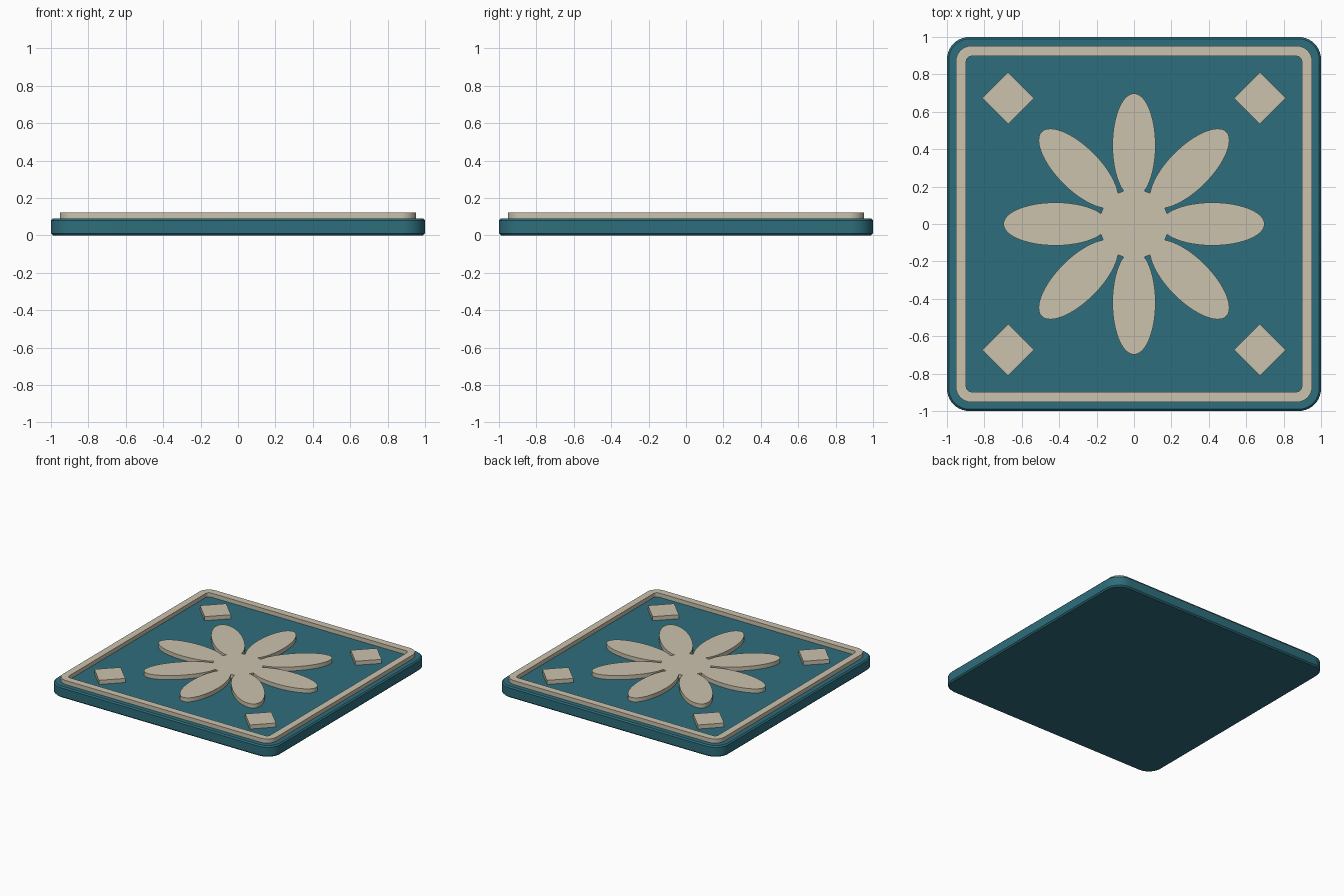
import bpy, bmesh, math

if "Cube" in bpy.data.objects:
    bpy.data.objects.remove(bpy.data.objects["Cube"])

BASE_TOP, RELIEF_TOP = 0.09, 0.123


def material(name, rgb):
    m = bpy.data.materials.new(name)
    m.diffuse_color = (*rgb, 1)
    m.use_nodes = True
    m.node_tree.nodes["Principled BSDF"].inputs["Base Color"].default_value = m.diffuse_color
    return m


teal = material("teal_glaze", (0.027, 0.155, 0.202))
cream = material("cream_glaze", (0.60, 0.545, 0.42))


def rounded_square(half, radius, steps):
    """Counter-clockwise outline of a square with rounded corners."""
    pts = []
    for q in range(4):
        mid = math.radians(45 + 90 * q)
        cx = math.copysign(half - radius, math.cos(mid))
        cy = math.copysign(half - radius, math.sin(mid))
        for i in range(steps + 1):
            a = math.radians(90 * (q + i / steps))
            pts.append((cx + radius * math.cos(a), cy + radius * math.sin(a)))
    return pts


def loft(name, rings, mat, closed=False):
    """Join (outline, height) rings; cap the ends or close into a loop."""
    bm = bmesh.new()
    vs = [[bm.verts.new((x, y, z)) for x, y in pts] for pts, z in rings]
    n = len(vs[0])
    pairs = list(zip(vs, vs[1:]))
    if closed:
        pairs.append((vs[-1], vs[0]))
    else:
        bm.faces.new(vs[0][::-1])
        bm.faces.new(vs[-1])
    for lo, hi in pairs:
        for i in range(n):
            j = (i + 1) % n
            bm.faces.new((lo[i], lo[j], hi[j], hi[i]))
    bmesh.ops.recalc_face_normals(bm, faces=bm.faces)
    mesh = bpy.data.meshes.new(name)
    bm.to_mesh(mesh)
    bm.free()
    obj = bpy.data.objects.new(name, mesh)
    mesh.materials.append(mat)
    bpy.context.collection.objects.link(obj)
    bpy.ops.object.select_all(action='DESELECT')
    obj.select_set(True)
    bpy.context.view_layer.objects.active = obj
    bpy.ops.object.shade_smooth_by_angle(angle=math.radians(30))
    return obj


def prism(name, outline, mat):
    return loft(name, [(outline, BASE_TOP - 0.01), (outline, RELIEF_TOP)], mat)


# Tile body with softened rims
wide = rounded_square(1.0, 0.12, 10)
rim = rounded_square(0.99, 0.11, 10)
loft("tile_body", [(rim, 0), (wide, 0.01), (wide, BASE_TOP - 0.01),
                   (rim, BASE_TOP)], teal)

# Raised border frame
outer = rounded_square(0.953, 0.085, 8)
inner = rounded_square(0.897, 0.028, 8)
low = BASE_TOP - 0.01
loft("border_frame", [(outer, low), (outer, RELIEF_TOP),
                      (inner, RELIEF_TOP), (inner, low)], cream, closed=True)

# Eight-petal flower: elliptical petals joined by arcs of a central disc
DISC, CENTRE, LENGTH, WIDTH = 0.185, 0.42, 0.278, 0.115


def petal_point(t):
    return CENTRE + LENGTH * math.cos(t), WIDTH * math.sin(t)


inside, outside = math.pi, math.pi / 2
for _ in range(40):  # find where the petal meets the disc
    mid = (inside + outside) / 2
    if math.hypot(*petal_point(mid)) < DISC:
        inside = mid
    else:
        outside = mid
join_angle = math.atan2(petal_point(outside)[1], petal_point(outside)[0])

flower = []
for k in range(8):
    turn = k * math.pi / 4
    c, s = math.cos(turn), math.sin(turn)
    for i in range(41):
        x, y = petal_point(outside * (i / 20 - 1))
        flower.append((x * c - y * s, x * s + y * c))
    for i in range(1, 4):
        a = turn + join_angle + (math.pi / 4 - 2 * join_angle) * i / 4
        flower.append((DISC * math.cos(a), DISC * math.sin(a)))
prism("flower_relief", flower, cream)

# Corner diamonds
for sx in (-1, 1):
    for sy in (-1, 1):
        pts = [(sx * 0.673 + 0.138 * math.cos(q * math.pi / 2),
                sy * 0.673 + 0.138 * math.sin(q * math.pi / 2)) for q in range(4)]
        side = ("front" if sy < 0 else "back") + ("_left" if sx < 0 else "_right")
        prism("corner_diamond_" + side, pts, cream)
